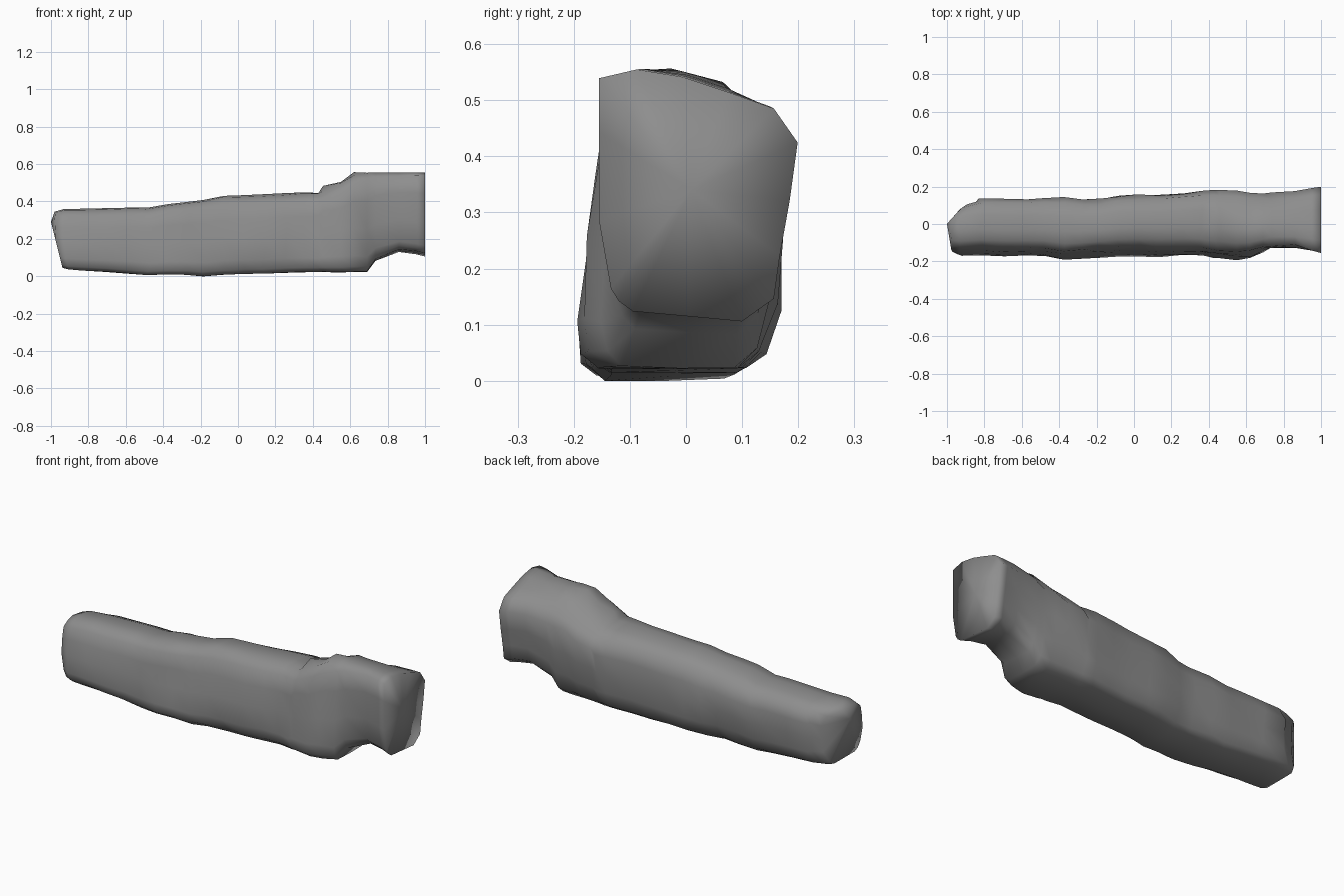
import bpy, bmesh, math, random

random.seed(4)

# Normalised (y, z) cross-sections: the log body and the squared butt end
BODY = [(.11, 0), (.46, 0), (.80, .005), (.90, .06), (.975, .24), (.99, .48), (1, .72),
        (.93, .90), (.72, .98), (.46, 1), (.27, .98), (.15, .89), (.09, .70), (.04, .45), (0, .18), (.03, .055)]
BUTT = [(.17, .04), (.45, .02), (.72, 0), (.88, .09), (.91, .26), (.96, .48), (1, .71),
        (.88, .845), (.65, .91), (.42, .97), (.19, 1), (0, .965), (0, .75), (0, .40), (.06, .13), (.10, .08)]

# x, y min, y max, z bottom, z top, blend from body to butt section
STATIONS = [
    (-.975, -.158, .105, .045, .345, 0), (-.93, -.170, .12, .037, .36, 0),
    (-.82, -.171, .138, .030, .362, 0), (-.70, -.178, .137, .022, .365, 0),
    (-.58, -.174, .135, .014, .37, 0), (-.48, -.176, .138, .006, .368, 0),
    (-.38, -.198, .145, .010, .387, 0), (-.27, -.188, .134, .008, .397, 0),
    (-.18, -.180, .137, .000, .408, 0), (-.08, -.174, .157, .008, .430, 0),
    (.03, -.174, .160, .012, .434, 0), (.14, -.182, .162, .012, .440, 0),
    (.25, -.178, .168, .018, .446, 0), (.36, -.176, .180, .021, .452, .05),
    (.43, -.188, .182, .021, .449, .1), (.455, -.194, .182, .021, .487, .1),
    (.55, -.202, .180, .020, .508, .1), (.62, -.190, .170, .020, .56, .2),
    (.69, -.160, .170, .018, .560, .4), (.735, -.137, .172, .080, .559, .65),
    (.86, -.130, .180, .128, .557, .9), (.95, -.142, .192, .118, .556, 1),
    (1, -.155, .199, .106, .555, 1)]

# The raised hump starts as a ridge: lower shoulders (base, slope) per ring point
SHOULDERS = {7: (.40, .25), 8: (.45, .35), 10: (.455, .5), 11: (.41, .5)}


def end_x(y, z):
    """Slanted, rounded far end of the log."""
    side = .13 * (y / .12) ** 1.5 if y > 0 else .025 * -y / .15
    low = .25 * max(0, .29 - z)
    return -1 + max(side, low) + .5 * max(0, z - .32)


bm = bmesh.new()
rings = []
for i, (x, y0, y1, z0, z1, t) in enumerate(STATIONS):
    ring = []
    for k, ((ua, va), (ub, vb)) in enumerate(zip(BODY, BUTT)):
        u, v = ua + (ub - ua) * t, va + (vb - va) * t
        y, z, px = y0 + (y1 - y0) * u, z0 + (z1 - z0) * v, x
        if i == 0:
            px = end_x(y, z)
        elif i == 1:
            px = max(x, end_x(y, z) + .03)
        elif i < len(STATIONS) - 2:
            # weathered dents, always inward
            d = random.uniform(0, .055) * (.5 + .5 * math.sin(7 * x + 1.3 * k))
            y += ((y0 + y1) / 2 - y) * d * 2
            z += ((z0 + z1) / 2 - z) * d * .3
            px += random.uniform(-.015, .015) if x < .4 else 0
        if .44 < x < .9 and k in SHOULDERS:
            base, slope = SHOULDERS[k]
            z = min(z, base + slope * (x - .45))
        ring.append(bm.verts.new((px, y, z)))
    rings.append(ring)

# Skin between rings
n = len(BODY)
for a, b in zip(rings, rings[1:]):
    for k in range(n):
        bm.faces.new((a[k], b[k], b[(k + 1) % n], a[(k + 1) % n]))
# Butt face as a fan, so it shades softly into the sides
hub = bm.verts.new((1, .01, .34))
tip = bm.verts.new((-1, 0, .29))
for k in range(n):
    bm.faces.new((rings[-1][k], rings[-1][(k + 1) % n], hub))
    bm.faces.new((rings[0][k], rings[0][(k + 1) % n], tip))
bmesh.ops.recalc_face_normals(bm, faces=bm.faces)

mesh = bpy.data.meshes.new("log")
bm.to_mesh(mesh)
bm.free()
log = bpy.data.objects.new("log", mesh)
bpy.context.collection.objects.link(log)

# Dark weathered grey
grey = bpy.data.materials.new("weathered_grey")
grey.diffuse_color = (.27, .27, .27, 1)
mesh.materials.append(grey)

# Rest the log on the ground
low = min(v.co.z for v in mesh.vertices)
for v in mesh.vertices:
    v.co.z -= low
mesh.shade_smooth()
